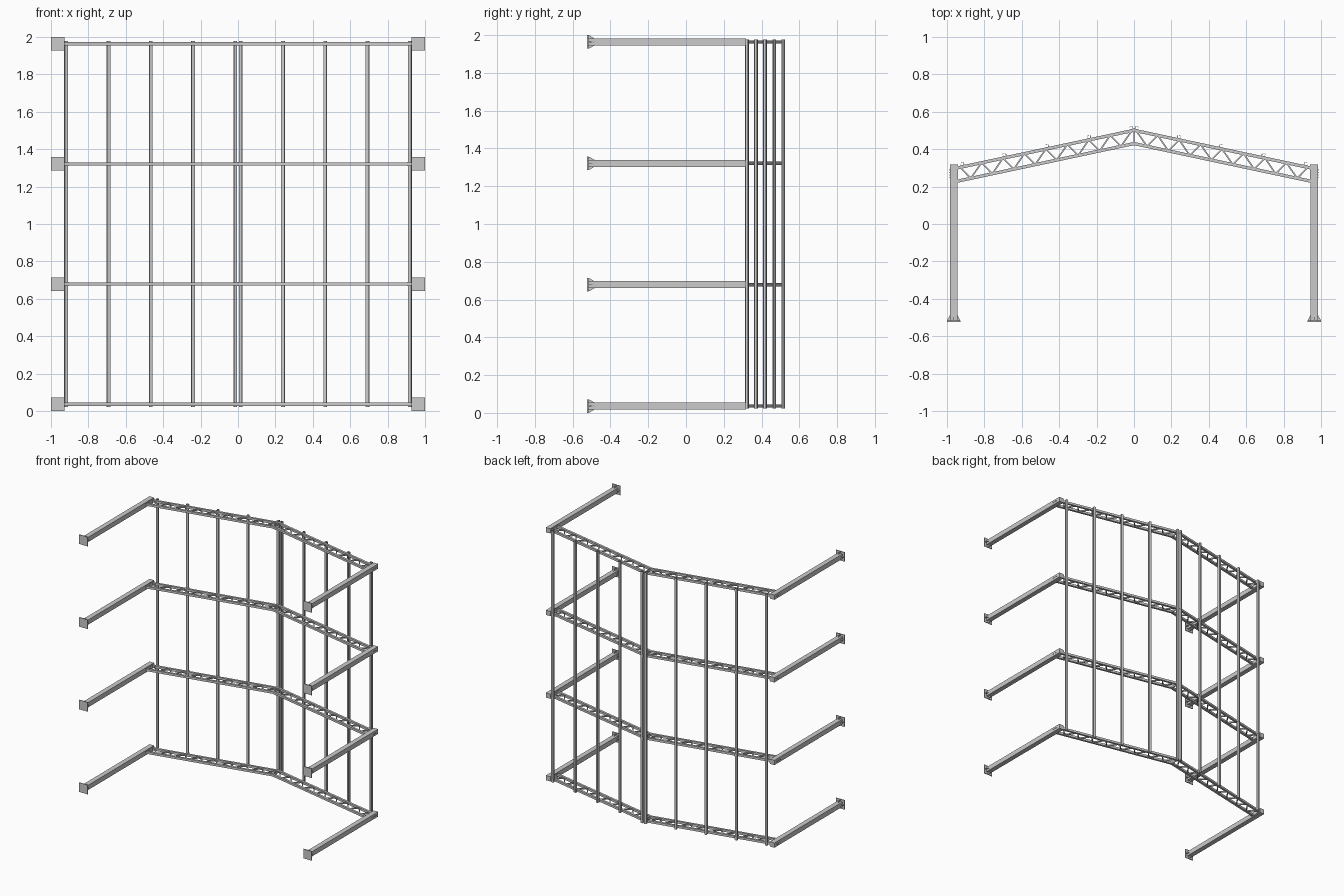
import bpy, bmesh, math
from mathutils import Vector

if "Cube" in bpy.data.objects:
    bpy.data.objects.remove(bpy.data.objects["Cube"])

Z0, STEP, FRAMES = 0.036, 0.6427, 4      # frame spacing along z
SLOPE = 0.213                            # roof pitch
TOP, BOT, XC = 0.501, 0.430, 0.945       # chord centre heights at ridge, column inner face
CH = 0.017                               # chord size


def prism(bm, pts, z0, z1):
    """Extrude an xy outline from z0 to z1."""
    lo = [bm.verts.new((x, y, z0)) for x, y in pts]
    hi = [bm.verts.new((x, y, z1)) for x, y in pts]
    n = len(pts)
    bm.faces.new(lo[::-1])
    bm.faces.new(hi)
    for i in range(n):
        j = (i + 1) % n
        bm.faces.new((lo[i], lo[j], hi[j], hi[i]))


def rect(bm, x0, x1, y0, y1, z0, z1):
    prism(bm, [(x0, y0), (x1, y0), (x1, y1), (x0, y1)], z0, z1)


def bar(bm, a, b, w, depth):
    """Straight bar from a to b in the frame plane."""
    a, b = Vector(a), Vector(b)
    d = (b - a).normalized()
    n = Vector((-d.y, d.x)) * w / 2
    prism(bm, [a - n, b - n, b + n, a + n], -depth / 2, depth / 2)


def finish(name, bm, repeat=True):
    bmesh.ops.recalc_face_normals(bm, faces=bm.faces)
    me = bpy.data.meshes.new(name)
    bm.to_mesh(me)
    bm.free()
    ob = bpy.data.objects.new(name, me)
    bpy.context.collection.objects.link(ob)
    m = ob.modifiers.new("mirror", 'MIRROR')
    m.use_mirror_merge = False
    if repeat:
        ob.location.z = Z0
        a = ob.modifiers.new("frames", 'ARRAY')
        a.count = FRAMES
        a.use_relative_offset = False
        a.use_constant_offset = True
        a.constant_offset_displace = (0, 0, STEP)
    return ob


# columns
bm = bmesh.new()
rect(bm, XC, 0.983, -0.518, 0.318, -0.0185, 0.0185)
finish("column", bm)

# base plates
bm = bmesh.new()
rect(bm, 0.928, 1.0, -0.523, -0.517, -0.036, 0.036)
finish("base_plate", bm)

# base gussets on all four column faces
bm = bmesh.new()
for xa, xb in ((XC, 0.931), (0.983, 0.997)):
    prism(bm, [(xa, -0.517), (xb, -0.517), (xb, -0.511), (xa, -0.485)], -0.002, 0.002)
for s in (1, -1):
    outline = [(s * 0.0185, -0.517), (s * 0.034, -0.517), (s * 0.034, -0.511), (s * 0.0185, -0.485)]
    faces = [[bm.verts.new((x, y, z)) for z, y in outline] for x in (0.962, 0.966)]
    bm.faces.new(faces[0])
    bm.faces.new(faces[1][::-1])
    for i in range(4):
        j = (i + 1) % 4
        bm.faces.new((faces[0][i], faces[0][j], faces[1][j], faces[1][i]))
finish("base_gusset", bm)

# bolts through the column head
bm = bmesh.new()
for y in (0.248, 0.262, 0.276, 0.290):
    r = bmesh.ops.create_cone(bm, cap_ends=True, segments=6, radius1=0.003, radius2=0.003, depth=0.004)
    for v in r["verts"]:
        v.co = Vector((0.984 + v.co.z, y + v.co.y, v.co.x))
finish("column_bolt", bm)

# end plates joining truss to column
bm = bmesh.new()
rect(bm, XC - 0.004, XC, 0.22, 0.318, -0.0125, 0.0125)
finish("truss_end_plate", bm)

# chords, cut vertically at ridge and column
h = CH / 2 * math.hypot(1, SLOPE)
for name, y in (("top_chord", TOP), ("bottom_chord", BOT)):
    bm = bmesh.new()
    ye = y - SLOPE * XC
    prism(bm, [(0, y - h), (XC, ye - h), (XC, ye + h), (0, y + h)], -CH / 2, CH / 2)
    finish(name, bm)

# zigzag web and ridge post
bm = bmesh.new()
bays = 16
xs = [0.012 + (XC - 0.027) * i / bays for i in range(bays + 1)]
for i in range(bays):
    ya, yb = (TOP, BOT) if i % 2 == 0 else (BOT, TOP)
    bar(bm, (xs[i], ya - SLOPE * xs[i]), (xs[i + 1], yb - SLOPE * xs[i + 1]), 0.008, 0.009)
rect(bm, 0, 0.003, BOT, TOP, -CH / 2, CH / 2)
finish("truss_web", bm)

# lipped channel purlins and their cleats
W, T, LIP = 0.0085, 0.0015, 0.005        # half size, wall, lip
channel = [(-W, -W), (W, -W), (W, -W + LIP), (W - T, -W + LIP), (W - T, -W + T), (-W + T, -W + T),
           (-W + T, W - T), (W - T, W - T), (W - T, W - LIP), (W, W - LIP), (W, W), (-W, W)]
ang = -math.atan(SLOPE)
c, s = math.cos(ang), math.sin(ang)
pur, cle = bmesh.new(), bmesh.new()
for x in (0.015, 0.241, 0.467, 0.693, 0.919):
    def place(pts):
        y = TOP - SLOPE * x + h + W / c
        return [(x + u * c - v * s, y + u * s + v * c) for u, v in pts]
    prism(pur, place(channel), 0.022, 1.978)
    prism(cle, place([(-W - 0.002, -W), (-W, -W), (-W, W * 0.6), (-W - 0.002, W * 0.6)]), -0.01, 0.01)
finish("purlin", pur, repeat=False)
finish("purlin_cleat", cle)
